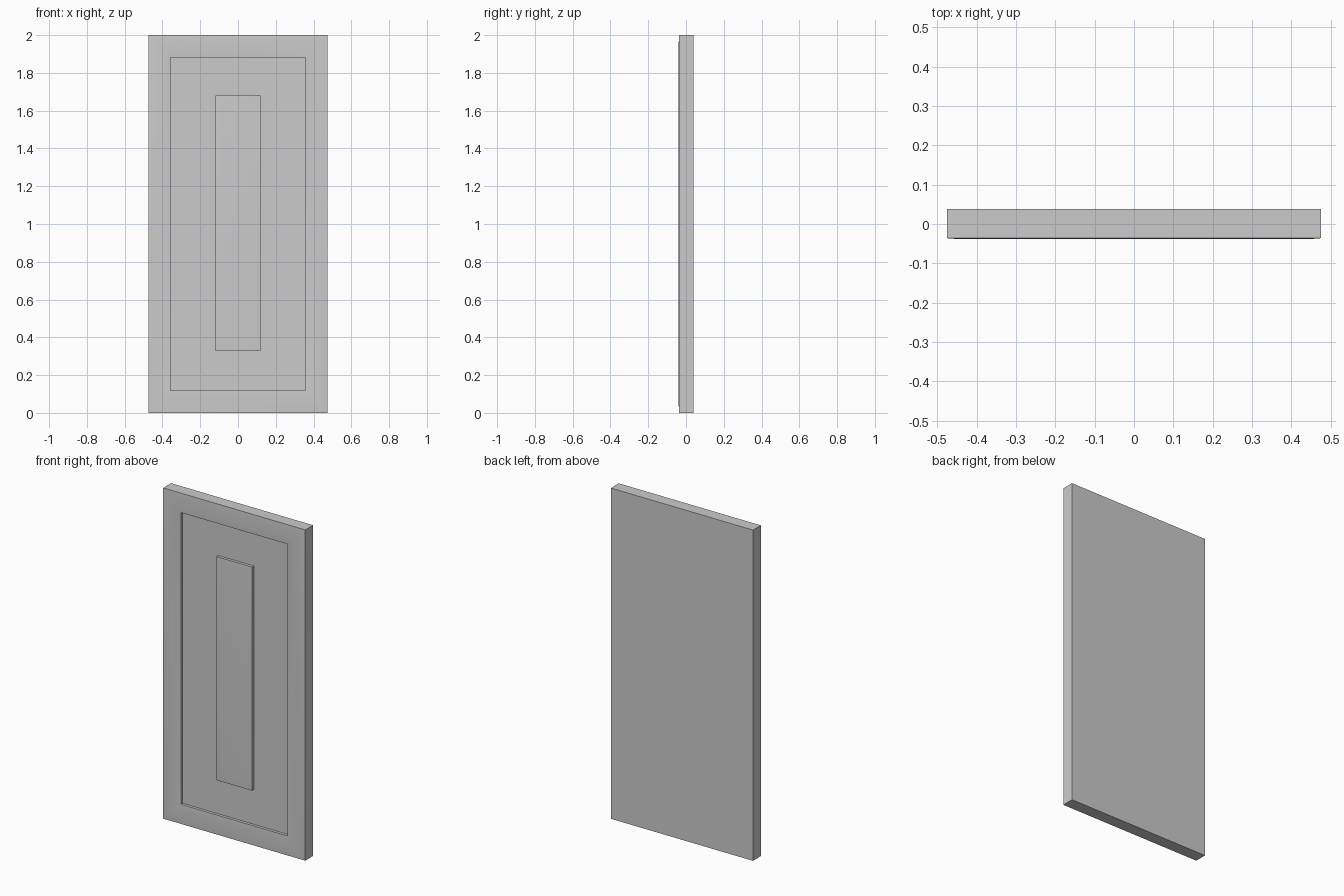
import bpy
import bmesh

if "Cube" in bpy.data.objects:
    bpy.data.objects.remove(bpy.data.objects["Cube"])

TOP = 2.0
HALF_W = 0.475
BACK = 0.0385
CREST = -0.0385   # highest line of the moulded front
EDGE = -0.036     # front edge where the moulding starts
FLOOR = -0.019    # bottom of the recess


def nested_loops(name, loops, cap_first):
    """Bridge rectangles (half width, bottom, top, y) and cap the ends."""
    bm = bmesh.new()
    rings = [[bm.verts.new(p) for p in
              ((-w, y, b), (w, y, b), (w, y, t), (-w, y, t))]
             for w, b, t, y in loops]
    for a, b in zip(rings, rings[1:]):
        for i in range(4):
            j = (i + 1) % 4
            bm.faces.new((a[i], a[j], b[j], b[i]))
    if cap_first:
        bm.faces.new(rings[0][::-1])
    bm.faces.new(rings[-1])
    mesh = bpy.data.meshes.new(name)
    bm.to_mesh(mesh)
    bm.free()
    ob = bpy.data.objects.new(name, mesh)
    bpy.context.collection.objects.link(ob)
    bpy.ops.object.select_all(action='DESELECT')
    ob.select_set(True)
    bpy.context.view_layer.objects.active = ob
    bpy.ops.object.shade_smooth_by_angle(angle=0.52)
    return ob


def inset(w, b, t, profile):
    return [(w - d, b + d, t - d, y) for d, y in profile]


# Door slab with a gently crowned frame around a recessed field
nested_loops("door_slab", inset(HALF_W, 0.0, TOP, [
    (0, BACK), (0, EDGE), (0.015, -0.0374), (0.035, CREST),
    (0.083, CREST), (0.103, -0.0374), (0.118, EDGE), (0.118, FLOOR)]), True)

# Raised centre panel with a softly crowned face
nested_loops("raised_panel", inset(0.119, 0.328, 1.68, [
    (0, FLOOR), (0, EDGE), (0.015, -0.0374), (0.035, CREST)]), False)
